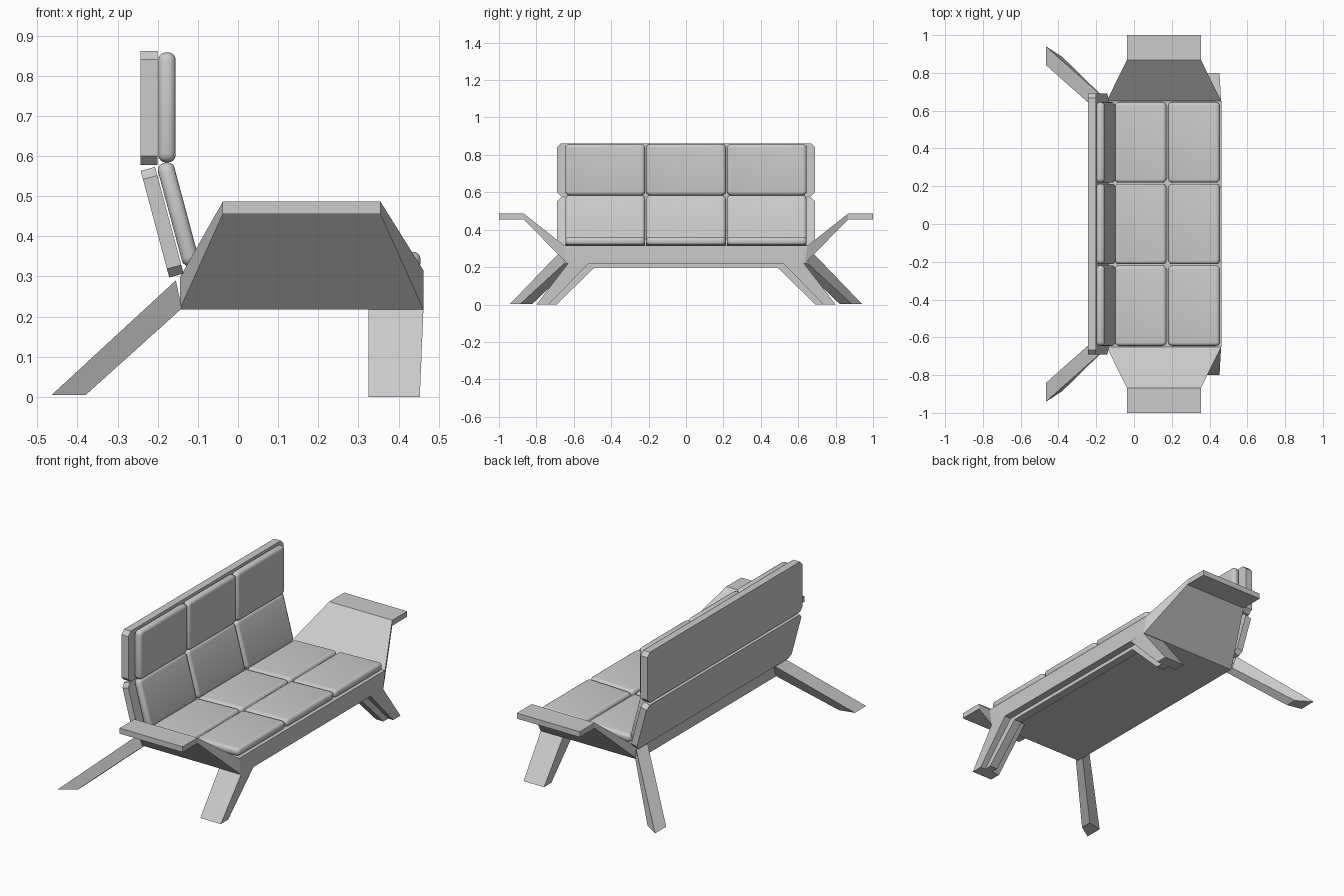
import bpy, bmesh
from math import radians
from mathutils import Matrix, Vector

if "Cube" in bpy.data.objects:
    bpy.data.objects.remove(bpy.data.objects["Cube"])


def finish(name, bm, smooth=False):
    bmesh.ops.recalc_face_normals(bm, faces=bm.faces)
    me = bpy.data.meshes.new(name)
    bm.to_mesh(me)
    bm.free()
    ob = bpy.data.objects.new(name, me)
    bpy.context.collection.objects.link(ob)
    if smooth:
        bpy.ops.object.select_all(action='DESELECT')
        ob.select_set(True)
        bpy.context.view_layer.objects.active = ob
        bpy.ops.object.shade_smooth_by_angle(angle=radians(35))
    return ob


def loft(name, rings):
    """Skin a row of equal-sized rings and cap both ends."""
    bm = bmesh.new()
    vs = [[bm.verts.new(p) for p in r] for r in rings]
    n = len(vs[0])
    for a, b in zip(vs, vs[1:]):
        for i in range(n):
            j = (i + 1) % n
            bm.faces.new((a[i], a[j], b[j], b[i]))
    bm.faces.new(vs[0])
    bm.faces.new(vs[-1])
    return finish(name, bm)


def flip(ring):
    return [(x, -y, z) for x, y, z in ring]


def cushion(name, centre, size, tilt):
    """Soft rounded pad; size is (length, width, thickness)."""
    bm = bmesh.new()
    bmesh.ops.create_cube(bm, size=1, matrix=Matrix.Diagonal((*size, 1)))
    # round the outline, then the rims
    up = [e for e in bm.edges if abs(e.verts[0].co.z - e.verts[1].co.z) > 0.01]
    bmesh.ops.bevel(bm, geom=up, offset=0.022, segments=3, profile=0.5, affect='EDGES')
    rims = [e for f in bm.faces if abs(f.normal.z) > 0.9 for e in f.edges]
    bmesh.ops.bevel(bm, geom=list(set(rims)), offset=0.018, segments=4, profile=0.5, affect='EDGES')
    bm.transform(Matrix.Translation(centre) @ Matrix.Rotation(radians(tilt), 4, 'Y'))
    return finish(name, bm, True)


def board(name, centre, height, thick, tilt):
    """Back board with clipped corners."""
    h, w, c = height / 2, 0.69, 0.022
    out = [(-w, -h + c), (-w + c, -h), (w - c, -h), (w, -h + c),
           (w, h - c), (w - c, h), (-w + c, h), (-w, h - c)]
    m = Matrix.Translation(centre) @ Matrix.Rotation(radians(tilt), 4, 'Y')
    loft(name, [[m @ Vector((x, y, z)) for y, z in out] for x in (-thick / 2, thick / 2)])


# seat base and both armrests in one continuous shell
inner = [(-0.145, 0.635, 0.218), (0.462, 0.635, 0.218), (0.462, 0.65, 0.315), (-0.145, 0.65, 0.297)]
arm = [[(-0.038, y, 0.455), (0.355, y, 0.455), (0.355, y, 0.486), (-0.038, y, 0.486)]
       for y in (0.867, 1.0)]
half = [inner] + arm
loft("seat_and_arms", [flip(r) for r in reversed(half)] + half)

# seat cushions, two rows of three
ys = (-0.432, 0, 0.432)
for i, x in enumerate((0.035, 0.318)):
    for j, y in enumerate(ys):
        cushion(f"seat_cushion_{i}{j}", (x, y, 0.326 + x * 0.03), (0.274, 0.426, 0.044), -1.7)

# back boards and back cushions
board("upper_back_board", (-0.222, 0, 0.72), 0.284, 0.042, 0)
board("lower_back_board", (-0.189, 0, 0.435), 0.275, 0.037, -15)
for j, y in enumerate(ys):
    cushion(f"upper_back_cushion_{j}", (-0.177, y, 0.721), (0.043, 0.426, 0.274)[::-1], 90)
    cushion(f"lower_back_cushion_{j}", (-0.149, y, 0.455), (0.265, 0.426, 0.042), 75)

# front legs (flat plates) and rear legs
front_top = [(0.325, 0.52, 0.22), (0.462, 0.52, 0.22), (0.462, 0.63, 0.22), (0.325, 0.63, 0.22)]
front_foot = [(0.325, 0.735, 0), (0.453, 0.735, 0), (0.453, 0.80, 0), (0.325, 0.80, 0)]
rear_top = [(-0.155, 0.665, 0.29), (-0.155, 0.565, 0.29), (-0.14, 0.595, 0.22), (-0.14, 0.65, 0.22)]
rear_foot = [(-0.465, 0.94, 0.004), (-0.465, 0.84, 0.004), (-0.38, 0.82, 0.004), (-0.38, 0.885, 0.004)]
for side, f in (("right", list), ("left", flip)):
    loft(f"front_leg_{side}", [f(front_top), f(front_foot)])
    loft(f"rear_leg_{side}", [f(rear_top), f(rear_foot)])

# stiffening rib running under the seat and down both front legs
def rib_ring(y0, z0, y1, z1):
    return [(0.375, y0, z0), (0.422, y0, z0), (0.422, y1, z1), (0.375, y1, z1)]

rib = [rib_ring(0.49, 0.197, 0.52, 0.225), rib_ring(0.692, 0, 0.745, 0)]
loft("front_rib", [flip(r) for r in reversed(rib)] + rib)
